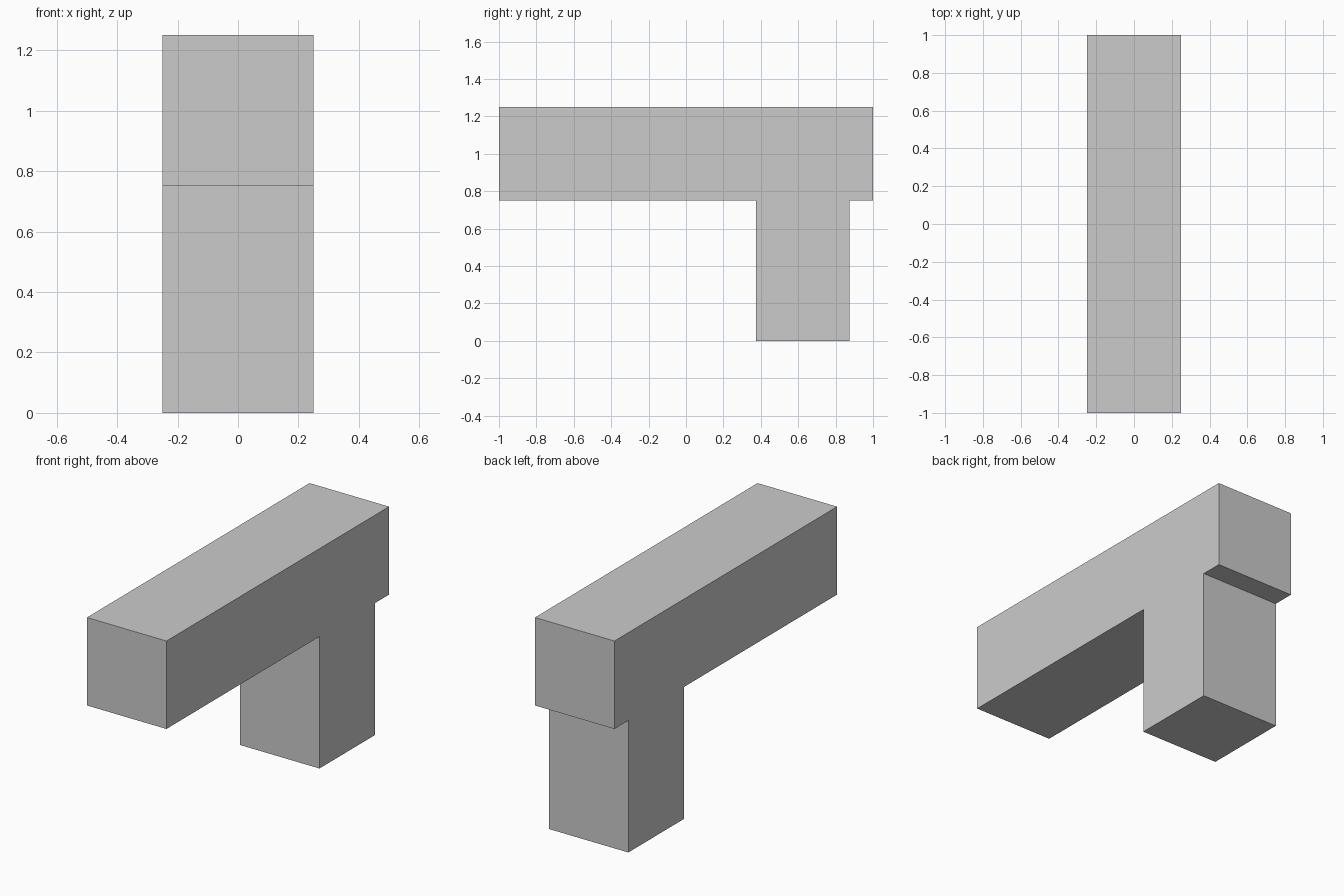
import bpy
import bmesh

if "Cube" in bpy.data.objects:
    bpy.data.objects.remove(bpy.data.objects["Cube"])

WIDTH = 0.5

# Side profile (y, z): long beam with one leg near the back
PROFILE = [(-1, 0.75), (0.375, 0.75), (0.375, 0), (0.875, 0),
           (0.875, 0.75), (1, 0.75), (1, 1.25), (-1, 1.25)]


def extrude_profile(name, profile, width):
    bm = bmesh.new()
    side = bm.faces.new([bm.verts.new((-width / 2, y, z)) for y, z in profile])
    result = bmesh.ops.extrude_face_region(bm, geom=[side], use_keep_orig=True)
    moved = [v for v in result["geom"] if isinstance(v, bmesh.types.BMVert)]
    bmesh.ops.translate(bm, verts=moved, vec=(width, 0, 0))
    bmesh.ops.recalc_face_normals(bm, faces=bm.faces)
    mesh = bpy.data.meshes.new(name)
    bm.to_mesh(mesh)
    bm.free()
    obj = bpy.data.objects.new(name, mesh)
    bpy.context.collection.objects.link(obj)
    return obj


# Beam and leg as one solid block
extrude_profile("beam_with_leg", PROFILE, WIDTH)
